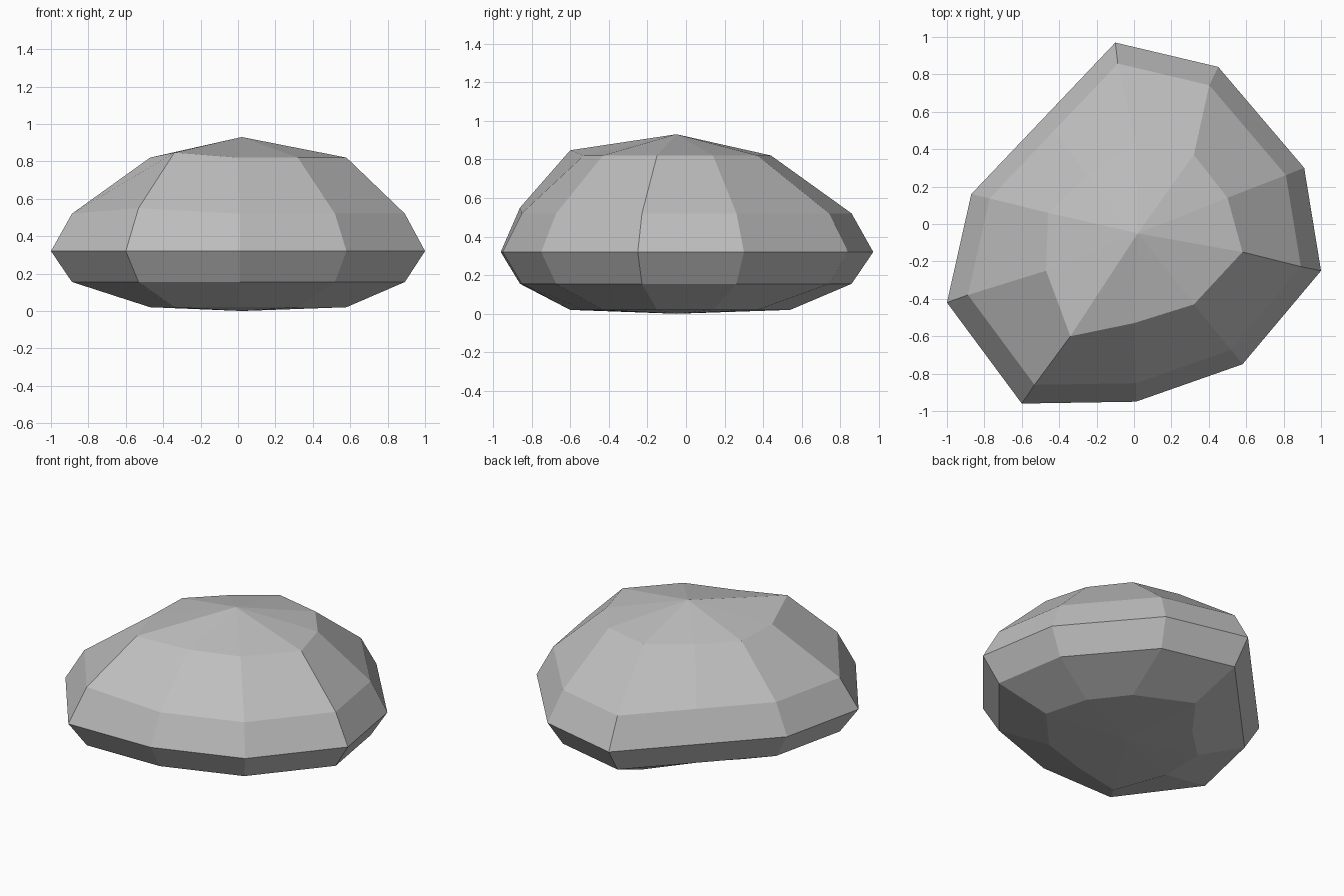
import bpy
import bmesh
from mathutils import Vector

cube = bpy.data.objects.get("Cube")
if cube:
    bpy.data.objects.remove(cube, do_unlink=True)

# Stone colour
stone = bpy.data.materials.new("stone grey")
stone.use_nodes = True
grey = (0.52, 0.52, 0.52, 1)
stone.diffuse_color = grey
stone.node_tree.nodes["Principled BSDF"].inputs["Base Color"].default_value = grey

# Irregular ten-sided outlines: the widest belt and the smaller crown
belt = [(1, -.25), (.91, .3), (.45, .84), (-.1, .97), (-.48, .57),
        (-.87, .16), (-1, -.42), (-.6, -.96), (.01, -.95), (.58, -.75)]
crown = [(.58, -.15), (.5, .14), (.32, .37), (.01, .44), (-.25, .26),
         (-.46, .06), (-.47, -.25), (-.34, -.6), (0, -.53), (.32, -.43)]
centre = Vector((.02, -.05))
BACK, SPIKE = 3, 7
base = list(crown)
base[BACK] = (-.04, .54)


def ring(bm, outline, z, scale=1, lift=0):
    """Add one outline at height z; lift raises its front corner."""
    verts = []
    for i, point in enumerate(outline):
        p = centre + (Vector(point) - centre) * scale
        verts.append(bm.verts.new((p.x, p.y, z + (lift if i == SPIKE else 0))))
    return verts


# Rock body: stacked rings bridged by flat faces, closed by shallow fans
bm = bmesh.new()
rings = [ring(bm, base, .02),
         ring(bm, belt, .155, .89),
         ring(bm, belt, .32),
         ring(bm, belt, .52, .89, .03),
         ring(bm, crown, .82, 1, .027)]
bottom = bm.verts.new((*centre, 0))
top = bm.verts.new((*centre, .93))
count = len(belt)
for i in range(count):
    j = (i + 1) % count
    for low, high in zip(rings, rings[1:]):
        bm.faces.new((low[i], low[j], high[j], high[i]))
    bm.faces.new((rings[-1][i], rings[-1][j], top))
    bm.faces.new((rings[0][j], rings[0][i], bottom))
bmesh.ops.recalc_face_normals(bm, faces=bm.faces)

mesh = bpy.data.meshes.new("rock")
bm.to_mesh(mesh)
bm.free()
mesh.materials.append(stone)
bpy.context.collection.objects.link(bpy.data.objects.new("rock", mesh))
